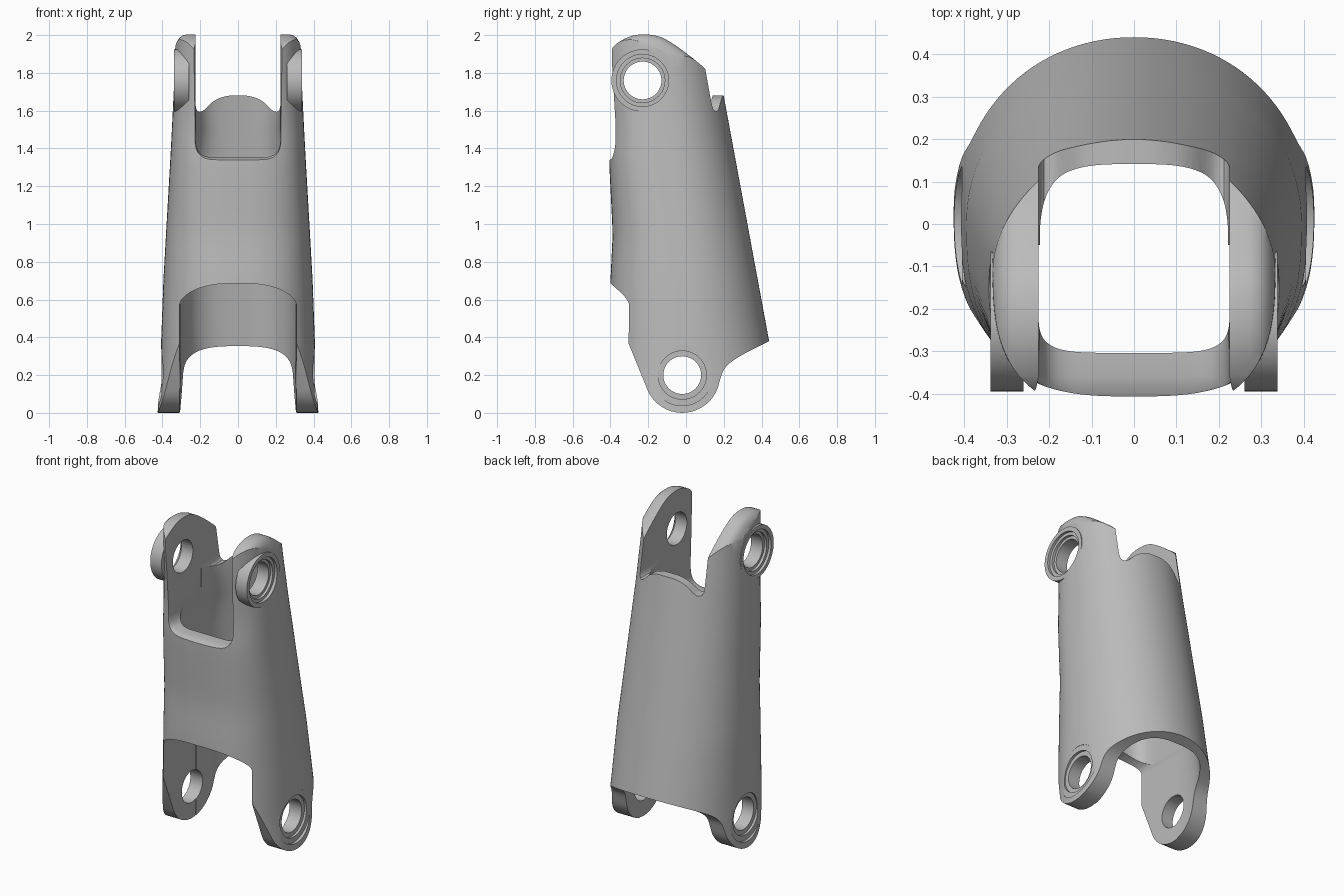
import bpy, bmesh, math
from math import sin, cos, radians, pi

if "Cube" in bpy.data.objects:
    bpy.data.objects.remove(bpy.data.objects["Cube"])

grey = bpy.data.materials.new("plain grey")
grey.use_nodes = True
grey.diffuse_color = (0.5, 0.5, 0.5, 1)
grey.node_tree.nodes["Principled BSDF"].inputs["Base Color"].default_value = (0.5, 0.5, 0.5, 1)


def loft(name, rings):
    """Closed solid through a list of equal point rings."""
    bm = bmesh.new()
    rows = [[bm.verts.new(p) for p in ring] for ring in rings]
    n = len(rows[0])
    for a, b in zip(rows, rows[1:]):
        for i in range(n):
            j = (i + 1) % n
            bm.faces.new((a[i], a[j], b[j], b[i]))
    bm.faces.new(rows[0][::-1])
    bm.faces.new(rows[-1])
    bmesh.ops.recalc_face_normals(bm, faces=bm.faces)
    mesh = bpy.data.meshes.new(name)
    bm.to_mesh(mesh)
    bm.free()
    mesh.materials.append(grey)
    ob = bpy.data.objects.new(name, mesh)
    bpy.context.collection.objects.link(ob)
    return ob


def combine(ob, tool, operation):
    """Apply a boolean and discard the tool."""
    tool.hide_render = True
    mod = ob.modifiers.new("cut", 'BOOLEAN')
    mod.operation, mod.solver, mod.object = operation, 'EXACT', tool
    bpy.context.view_layer.objects.active = ob
    bpy.ops.object.modifier_apply(modifier=mod.name)
    bpy.data.objects.remove(tool)


def sample(table, z, col):
    """Smoothed lookup in a table of rows that start with z."""
    for a, b in zip(table, table[1:]):
        if z <= b[0]:
            t = (z - a[0]) / (b[0] - a[0])
            return a[col] + (b[col] - a[col]) * t
    return table[-1][col]


def section(z, half, front, back, mid, n_front, n_back, count=112):
    """Rounded cross-section with separate front and back curvature."""
    ring = []
    for i in range(count):
        a = 2 * pi * i / count
        c, s = cos(a), sin(a)
        n = n_back if s > 0 else n_front
        reach = back - mid if s > 0 else mid - front
        ring.append((half * math.copysign(abs(c) ** (2 / n), c),
                     mid + reach * math.copysign(abs(s) ** (2 / n), s), z))
    return ring


def back_y(z):
    return 0.44 - 0.185 * (z - 0.38)


def rounded(points, passes=2):
    """Corner cutting that keeps the end points."""
    for _ in range(passes):
        out = [points[0]]
        for (a, b), (c, d) in zip(points, points[1:]):
            out += [(a * .75 + c * .25, b * .75 + d * .25), (a * .25 + c * .75, b * .25 + d * .75)]
        points = out + [points[-1]]
    return points


def mirrored(points):
    return points + [(-x, z) for x, z in reversed(points) if x > 0]


def cylinder(name, y, z, r, x0, x1):
    ring = [(y + r * cos(2 * pi * i / 48), z + r * sin(2 * pi * i / 48)) for i in range(48)]
    return loft(name, [[(x, p, q) for p, q in ring] for x in (x0, x1)])


# Tapered outer body: z, half width, front y, middle y, front roundness
outer = [(-0.05, .426, -.40, .03, 2.6), (.06, .424, -.40, .03, 2.6), (.2, .413, -.40, .03, 2.6),
         (.35, .408, -.40, .02, 2.6), (.7, .395, -.40, 0, 2.6), (.95, .381, -.388, -.03, 2.7),
         (1.35, .358, -.408, -.07, 3), (1.5, .350, -.402, -.09, 3), (1.75, .338, -.43, -.11, 2.8),
         (1.86, .334, -.445, -.12, 2.7), (2.05, .33, -.45, -.12, 2.7)]
levels = [-.05 + 2.1 * i / 28 for i in range(29)]
body = loft("link_shell", [section(z, sample(outer, z, 1), sample(outer, z, 2), back_y(z),
                                   sample(outer, z, 3), sample(outer, z, 4), 2.05) for z in levels])

# Side outline with rounded shoulders at the upper arms
PIVOT_TOP, PIVOT_LOW = (-.23, 1.76), (-.02, .2)
arc = [(PIVOT_LOW[0] + .2 * cos(radians(a)), PIVOT_LOW[1] + .2 * sin(radians(a)))
       for a in range(205, 351, 8)]
rear = rounded([arc[-1], (.20, .24), (.28, .30), (.44, .38)])[1:]
crown = rounded([(.138, 1.69), (.125, 1.80), (.06, 1.86), (-.08, 1.965), (-.16, 2.002),
                 (-.27, 2.005), (-.36, 1.965), (-.40, 1.92), (-.45, 1.85)])
side = arc + rear + [(.5, .39), (.5, 1.69)] + crown + [(-.5, 1.72), (-.5, .45), (-.305, .37)]
half_layers = [(.27, 0), (.295, .006), (.31, .018), (.322, .035), (.332, .06), (.5, .07)]
layers = [(-x, d) for x, d in reversed(half_layers)] + half_layers


def shoulder(p, inset):
    k = 1 - inset / .24 if p[1] > 1.72 else 1
    return [PIVOT_TOP[i] + (p[i] - PIVOT_TOP[i]) * k for i in (0, 1)]


combine(body, loft("side_outline", [[(x, *shoulder(p, d)) for p in side] for x, d in layers]), 'INTERSECT')

# Raised pivot bosses on the upper arms
for s in (-1, 1):
    combine(body, cylinder("upper_boss", *PIVOT_TOP, .165, s * .26, s * .338), 'UNION')

# Hollow interior: z, half width, front y
inner = [(-.1, .307, -.31), (.6, .307, -.31), (1.3, .265, -.305), (1.5, .222, -.30), (2.1, .222, -.30)]
combine(body, loft("hollow", [section(z, sample(inner, z, 1), sample(inner, z, 2), back_y(z) - .058,
                                      -.05, 5, 2.9) for z in [-.1 + .1 * i for i in range(23)]]), 'DIFFERENCE')

# Front notch between the upper arms, with a softened lip
notch = mirrored([(.225, 2.2)] + rounded([(.225, 1.52), (.225, 1.40), (.18, 1.353), (.08, 1.353)], 3))
lip = [(-.6, .05), (-.45, .045), (-.425, .028), (-.405, .014), (-.385, .005), (-.36, 0), (-.05, 0)]
combine(body, loft("front_notch", [[(x + math.copysign(d, x), y, z - d) for x, z in notch]
                                   for y, d in lip]), 'DIFFERENCE')

# Wavy rear edge between the upper arms
wave = mirrored([(.225, 2.2)] + rounded([(.225, 1.70), (.225, 1.60), (.19, 1.59), (.13, 1.655),
                                         (.06, 1.68), (0, 1.68)]))
combine(body, loft("rear_notch", [[(x, y, z) for x, z in wave] for y in (-.06, .6)]), 'DIFFERENCE')

# Arched front opening between the lower arms
arch = mirrored([(.31, -.1)] + rounded([(.31, .52), (.31, .60), (.22, .66), (.1, .685), (0, .685)]))
combine(body, loft("lower_arch", [[(x, y, z) for x, z in arch] for y in (-.6, .02)]), 'DIFFERENCE')

# Stepped bearing seats and through holes
for name, pivot, seats in (("upper", PIVOT_TOP, ((.138, .322), (.118, .306))),
                           ("lower", PIVOT_LOW, ((.162, .405), (.128, .39)))):
    for s in (-1, 1):
        for r, x in seats:
            combine(body, cylinder(name + "_seat", *pivot, r, s * x, s * .6), 'DIFFERENCE')
    combine(body, cylinder(name + "_hole", *pivot, .1, -.6, .6), 'DIFFERENCE')

bpy.ops.object.select_all(action='DESELECT')
body.select_set(True)
bpy.context.view_layer.objects.active = body
bpy.ops.object.shade_smooth_by_angle(angle=radians(32))
